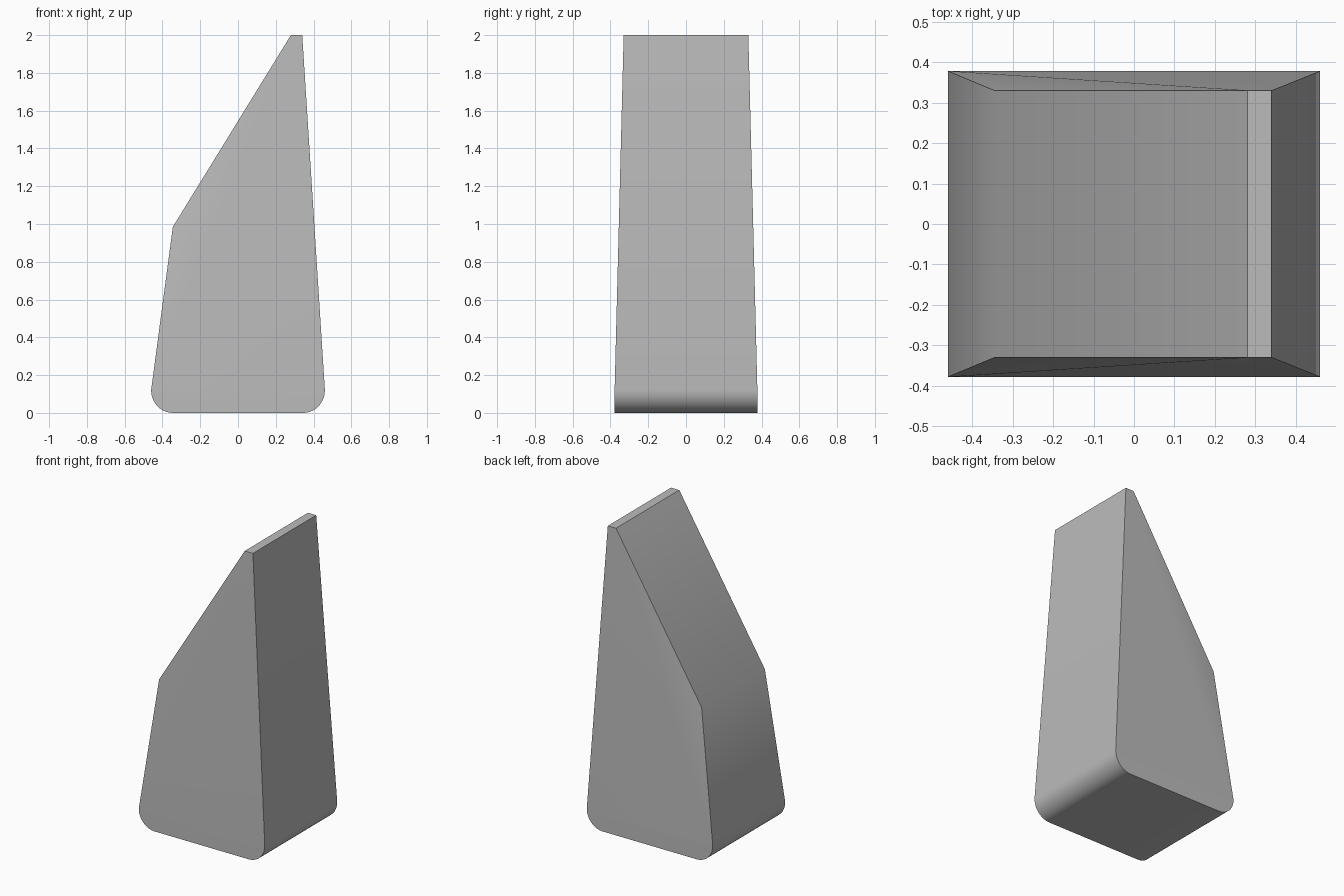
import bpy
import bmesh
from math import sin, cos, pi

cube = bpy.data.objects.get("Cube")
if cube:
    bpy.data.objects.remove(cube, do_unlink=True)

BASE_Y, TOP_Y = 0.378, 0.33   # half depth at the foot and at the upper corners
STEPS = 10                    # segments in each rounded bottom corner

# Side profile: rounded foot from left to right, then the sloped top
foot = []
for i in range(STEPS + 1):
    a = pi / 2 * i / STEPS
    foot.append((-0.345 - 0.115 * cos(a), 0.12 - 0.12 * sin(a)))
foot += [(-x, z) for x, z in reversed(foot)]
upper = [(0.34, 2.0), (0.28, 2.0), (-0.345, 0.985)]

bm = bmesh.new()


def make_side(sign):
    ring = [bm.verts.new((x, sign * BASE_Y, z)) for x, z in foot]
    tops = [bm.verts.new((x, sign * TOP_Y, z)) for x, z in upper]
    left, right = ring[0], ring[-1]
    top_right, top_left, shoulder = tops
    # Flat foot cap and the tapered faces above it
    bm.faces.new(ring)
    bm.faces.new((left, right, top_left))
    bm.faces.new((right, top_right, top_left))
    bm.faces.new((left, top_left, shoulder))
    return ring + tops


front, back = make_side(-1), make_side(1)

# Wall joining the two sides
for i in range(len(front)):
    j = (i + 1) % len(front)
    bm.faces.new((front[i], front[j], back[j], back[i]))
bmesh.ops.recalc_face_normals(bm, faces=bm.faces)

mesh = bpy.data.meshes.new("tapered_block")
bm.to_mesh(mesh)
bm.free()
block = bpy.data.objects.new("tapered_block", mesh)
bpy.context.collection.objects.link(block)

# Plain grey finish
grey = bpy.data.materials.new("plain_grey")
grey.use_nodes = True
colour = (0.5, 0.5, 0.5, 1.0)
grey.diffuse_color = colour
grey.node_tree.nodes["Principled BSDF"].inputs["Base Color"].default_value = colour
mesh.materials.append(grey)

# Smooth the rounded corners and shoulder, keep the rims sharp
bpy.ops.object.select_all(action="DESELECT")
block.select_set(True)
bpy.context.view_layer.objects.active = block
bpy.ops.object.shade_smooth_by_angle(angle=pi / 6)
